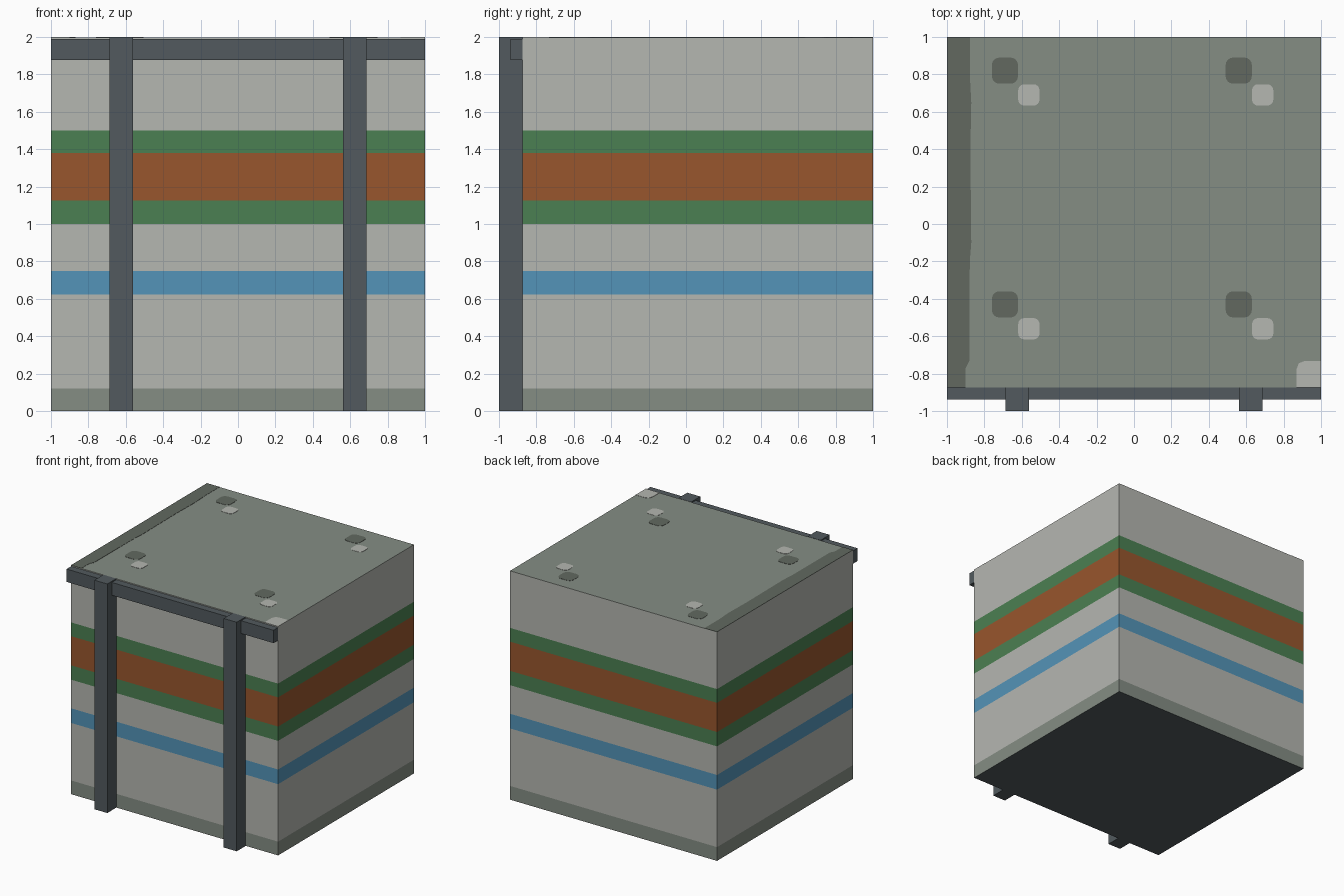
import bpy
import bmesh
import math

cube = bpy.data.objects.get("Cube")
if cube:
    bpy.data.objects.remove(cube, do_unlink=True)


def material(name, rgb):
    """Make a flat material from 0-255 sRGB values."""
    lin = [((c / 255 + 0.055) / 1.055) ** 2.4 for c in rgb] + [1.0]
    m = bpy.data.materials.new(name)
    m.use_nodes = True
    m.diffuse_color = lin
    bsdf = m.node_tree.nodes["Principled BSDF"]
    bsdf.inputs["Base Color"].default_value = lin
    bsdf.inputs["Roughness"].default_value = 0.8
    return m


WALL = material("pale grey wall", (181, 183, 177))
GREEN = material("green band", (75, 128, 82))
ORANGE = material("rust orange band", (152, 86, 45))
BLUE = material("blue band", (84, 148, 184))
STONE = material("grey green stone", (133, 141, 132))
DARK = material("dark stone", (98, 105, 96))
METAL = material("slate metal", (82, 90, 94))


def make_object(name, bm, mats):
    bmesh.ops.recalc_face_normals(bm, faces=bm.faces)
    mesh = bpy.data.meshes.new(name)
    bm.to_mesh(mesh)
    bm.free()
    for m in mats:
        mesh.materials.append(m)
    ob = bpy.data.objects.new(name, mesh)
    bpy.context.collection.objects.link(ob)
    return ob


def box_mesh(lo, hi):
    bm = bmesh.new()
    bmesh.ops.create_cube(bm, size=1)
    for v in bm.verts:
        v.co = [(a + b) / 2 + c * (b - a) for a, b, c in zip(lo, hi, v.co)]
    return bm


FRONT = -0.875   # front wall of the block
DECK = 1.998     # top of the block, under the thin plates
TOP = 2.0


def plate(name, outline, mat):
    """Thin flat plate lying on top of the block."""
    bm = bmesh.new()
    face = bm.faces.new([bm.verts.new((x, y, DECK)) for x, y in outline])
    new = bmesh.ops.extrude_face_region(bm, geom=[face], use_keep_orig=True)["geom"]
    for v in new:
        if isinstance(v, bmesh.types.BMVert):
            v.co.z = TOP
    return make_object(name, bm, [mat])


def rounded_square(cx, cy, half, r, steps=4):
    pts = []
    for q, (sx, sy) in enumerate([(1, 1), (-1, 1), (-1, -1), (1, -1)]):
        for i in range(steps + 1):
            a = math.pi / 2 * (q + i / steps)
            pts.append((cx + sx * (half - r) + r * math.cos(a),
                        cy + sy * (half - r) + r * math.sin(a)))
    return pts


# Block: cut at the band heights, then coloured by height
bands = [(0.12, STONE), (0.622, WALL), (0.75, BLUE), (1.0, WALL), (1.125, GREEN),
         (1.38, ORANGE), (1.5, GREEN), (TOP, WALL)]
mats = [WALL, GREEN, ORANGE, BLUE, STONE, METAL]
bm = box_mesh((-1, FRONT, 0), (1, 1, DECK))
for z, _ in bands[:-1]:
    bmesh.ops.bisect_plane(bm, geom=bm.verts[:] + bm.edges[:] + bm.faces[:],
                           plane_co=(0, 0, z), plane_no=(0, 0, 1))
bm.normal_update()
for f in bm.faces:
    z = f.calc_center_median().z
    if f.normal.z > 0.5:
        mat = STONE
    elif f.normal.z < -0.5:
        mat = METAL
    else:
        mat = next(m for top, m in bands if z < top)
    f.material_index = mats.index(mat)
make_object("banded_block", bm, mats)

# Worn dark strip along the right edge of the top
plate("worn_edge_strip",
      [(-1, FRONT), (-0.9, FRONT), (-0.9, -0.77), (-0.88, -0.73), (-0.878, -0.2),
       (-0.87, -0.1), (-0.875, 0.4), (-0.87, 0.65), (-0.878, 0.8), (-0.878, 1), (-1, 1)], DARK)

# Pale chipped corner of the top
plate("chipped_corner",
      [(0.868, FRONT), (1, FRONT), (1, -0.733), (0.91, -0.733), (0.88, -0.745),
       (0.868, -0.78)], WALL)

# Pitted spots, each a dark dent with a pale fleck beside it
for side, x in (("right", -0.69), ("left", 0.56)):
    for end, y in (("back", 0.82), ("front", -0.43)):
        plate(f"{end}_{side}_dent", rounded_square(x, y, 0.07, 0.04), DARK)
        plate(f"{end}_{side}_fleck", rounded_square(x + 0.128, y - 0.13, 0.057, 0.032), WALL)

# Front frame: top rail and two posts
make_object("front_rail", box_mesh((-1, -0.938, 1.878), (1, FRONT, 1.99)), [METAL])
for side, x in (("right", -0.625), ("left", 0.625)):
    make_object(f"{side}_post",
                box_mesh((x - 0.0625, -1, 0), (x + 0.0625, FRONT, TOP)), [METAL])
